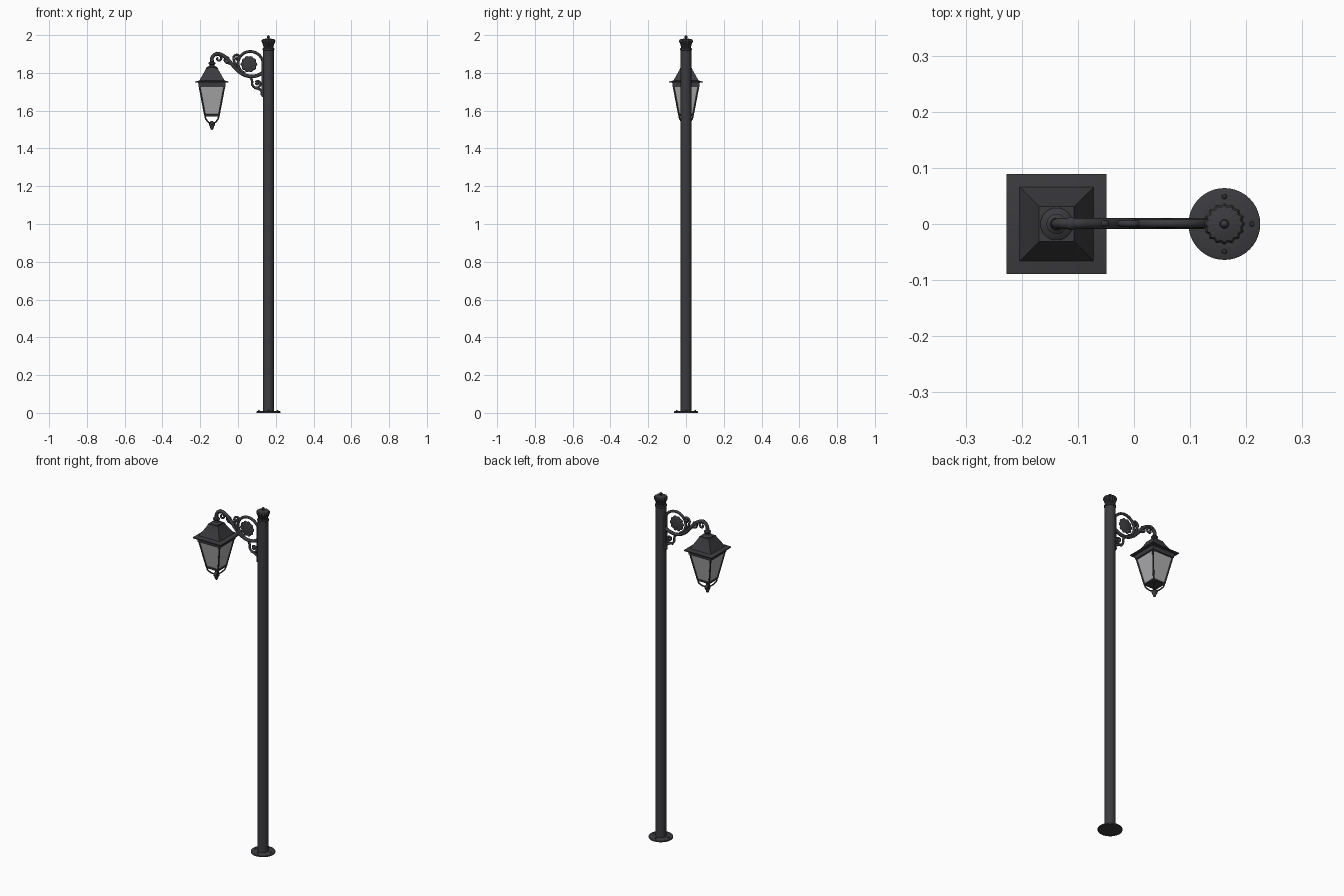
import bpy, bmesh, math
from math import sin, cos, pi

if "Cube" in bpy.data.objects:
    bpy.data.objects.remove(bpy.data.objects["Cube"])

def material(name, rgb):
    m = bpy.data.materials.new(name)
    m.diffuse_color = (*rgb, 1)
    m.use_nodes = True
    m.node_tree.nodes["Principled BSDF"].inputs["Base Color"].default_value = m.diffuse_color
    return m

IRON = material("dark_iron", (0.044, 0.043, 0.049))
GLASS = material("frosted_glass", (0.42, 0.42, 0.43))
PX, LX = 0.161, -0.138          # pole axis, lantern axis

def finish(ob, mat, angle=35):
    ob.data.materials.clear()
    ob.data.materials.append(mat)
    bpy.ops.object.select_all(action='DESELECT')
    ob.select_set(True)
    bpy.context.view_layer.objects.active = ob
    bpy.ops.object.shade_smooth_by_angle(angle=math.radians(angle))
    return ob

def lathe(name, profile, x, y=0.0, n=32, mat=IRON, flutes=0, depth=0.0):
    """Revolve (radius, z) points; n=4 gives square parts with half-width radius."""
    bm = bmesh.new()
    k, off = (math.sqrt(2), pi / 4) if n == 4 else (1, 0)
    rings = []
    for r, z in profile:
        ring = []
        for i in range(n):
            a = 2 * pi * i / n + off
            rr = r * k * (1 + depth * cos(flutes * a))
            ring.append(bm.verts.new((x + rr * cos(a), y + rr * sin(a), z)))
        rings.append(ring)
    for a, b in zip(rings, rings[1:]):
        for i in range(n):
            j = (i + 1) % n
            bm.faces.new((a[i], a[j], b[j], b[i]))
    bm.faces.new(rings[0])
    bm.faces.new(rings[-1])
    bmesh.ops.remove_doubles(bm, verts=bm.verts, dist=1e-5)
    bmesh.ops.recalc_face_normals(bm, faces=bm.faces)
    me = bpy.data.meshes.new(name)
    bm.to_mesh(me)
    bm.free()
    ob = bpy.data.objects.new(name, me)
    bpy.context.collection.objects.link(ob)
    return finish(ob, mat)

def tube(name, pts, r=0.007, taper=1.0, smooth=True, mat=IRON):
    """Round bar through (x, y, z) points, optionally thinning to its end."""
    cu = bpy.data.curves.new(name, 'CURVE')
    cu.dimensions = '3D'
    cu.bevel_depth = r
    cu.bevel_resolution = 2
    cu.resolution_u = 6
    cu.use_fill_caps = True
    sp = cu.splines.new('BEZIER')
    sp.bezier_points.add(len(pts) - 1)
    for i, (bp, p) in enumerate(zip(sp.bezier_points, pts)):
        bp.co = p
        bp.handle_left_type = bp.handle_right_type = 'AUTO' if smooth else 'VECTOR'
        bp.radius = 1 + (taper - 1) * i / (len(pts) - 1)
    ob = bpy.data.objects.new(name, cu)
    bpy.context.collection.objects.link(ob)
    bpy.ops.object.select_all(action='DESELECT')
    ob.select_set(True)
    bpy.context.view_layer.objects.active = ob
    bpy.ops.object.convert(target='MESH')
    return finish(bpy.context.object, mat, 50)

def flat(pts):
    return [(x, 0.001, z) for x, z in pts]

def spiral(cx, cz, r0, r1, a0, a1, n=14):
    """Points of a spiral in the xz plane, angles in degrees."""
    out = []
    for i in range(n + 1):
        t = i / n
        a, r = math.radians(a0 + (a1 - a0) * t), r0 + (r1 - r0) * t
        out.append((cx + r * cos(a), cz + r * sin(a)))
    return out

def ball(name, x, z, r, sy=1.0):
    bpy.ops.mesh.primitive_uv_sphere_add(segments=16, ring_count=10, radius=r, location=(x, 0.001, z))
    ob = bpy.context.object
    ob.name = name
    ob.scale.y = sy
    return finish(ob, IRON, 60)

# Pole, foot and bolts
lathe("base_plate", [(0.064, 0), (0.064, 0.007), (0.060, 0.009), (0.030, 0.010)], PX, n=40)
lathe("pole", [(0.0285, 0.005), (0.0285, 1.925)], PX)
for i in range(4):
    a = i * pi / 2
    lathe(f"base_bolt_{i}", [(0.005, 0.006), (0.005, 0.012), (0.003, 0.014)],
          PX + 0.049 * cos(a), 0.049 * sin(a), n=8)

# Fluted crown with ball finial
lathe("pole_collar", [(0.028, 1.918), (0.031, 1.921), (0.031, 1.929), (0.027, 1.933)], PX)
lathe("crown", [(0.025, 1.930), (0.026, 1.942), (0.030, 1.955), (0.034, 1.964), (0.035, 1.971),
                (0.031, 1.977), (0.020, 1.980), (0.010, 1.982)], PX, n=96, flutes=16, depth=0.05)
lathe("crown_finial", [(0.006, 1.978), (0.005, 1.983), (0.008, 1.988), (0.007, 1.994),
                       (0.003, 1.998), (0, 2.0)], PX, n=16)

# Lantern roof, frame and glass
lathe("lantern_roof", [(0.089, 1.748), (0.089, 1.754), (0.066, 1.760), (0.062, 1.768),
                       (0.034, 1.817), (0.031, 1.826)], LX, n=4)
lathe("lantern_top_frame", [(0.067, 1.724), (0.071, 1.726), (0.073, 1.750)], LX, n=4)
lathe("lantern_glass", [(0.036, 1.576), (0.067, 1.740)], LX, n=4, mat=GLASS)
lathe("lantern_bottom_frame", [(0.037, 1.569), (0.040, 1.572), (0.040, 1.580), (0.037, 1.582)], LX, n=4)
for sx in (-1, 1):
    for sy in (-1, 1):
        tube(f"lantern_corner_bar_{sx}_{sy}",
             [(LX + sx * h, sy * h, z) for h, z in ((0.037, 1.574), (0.0675, 1.735))],
             r=0.0042, smooth=False)
        tube(f"lantern_foot_scroll_{sx}_{sy}",
             [(LX + sx * h, sy * h, z) for h, z in
              ((0.036, 1.573), (0.033, 1.558), (0.024, 1.545), (0.016, 1.537), (0.006, 1.533))], r=0.004)

# Lantern bottom bud and top fitting
lathe("lantern_bud", [(0.006, 1.545), (0.012, 1.538), (0.017, 1.530), (0.015, 1.522), (0.010, 1.514),
                      (0.009, 1.509), (0.007, 1.502), (0, 1.496)], LX, n=20)
lathe("lantern_neck", [(0.029, 1.822), (0.029, 1.829), (0.022, 1.834), (0.015, 1.837), (0.013, 1.843),
                       (0.018, 1.848), (0.018, 1.854), (0.011, 1.859), (0.010, 1.868)], LX, n=24)

# Bracket: back plate, main sweep and scrolls
bpy.ops.mesh.primitive_cube_add(size=1, location=(0.131, 0.001, 1.775))
plate = bpy.context.object
plate.name = "bracket_back_plate"
plate.dimensions = (0.012, 0.019, 0.20)
bpy.ops.object.transform_apply(location=False, rotation=False, scale=True)
finish(plate, IRON)
tube("bracket_main_sweep", flat([(-0.138, 1.855), (-0.136, 1.882), (-0.112, 1.901), (-0.078, 1.891),
     (-0.048, 1.865), (-0.020, 1.832), (0.012, 1.802), (0.055, 1.783), (0.098, 1.785), (0.130, 1.800)]), r=0.0095)
tube("rosette_ring", flat(spiral(0.060, 1.846, 0.076, 0.054, -20, 245, 18)), r=0.0075)
tube("upper_scroll", flat([(0.015, 1.800), (-0.010, 1.835), (-0.022, 1.868)]
     + spiral(-0.004, 1.879, 0.020, 0.006, 180, -180, 12)), r=0.0065, taper=0.8)
tube("front_scroll", flat([(-0.020, 1.835), (-0.045, 1.850)]
     + spiral(-0.055, 1.872, 0.020, 0.007, 270, 20, 10)), r=0.006, taper=0.8)
tube("hook_curl", flat([(-0.100, 1.898), (-0.088, 1.880)]
     + spiral(-0.103, 1.876, 0.014, 0.005, 0, -250, 8)), r=0.006, taper=0.8)
tube("lower_scroll", flat([(0.060, 1.783), (0.072, 1.765)]
     + spiral(0.101, 1.744, 0.028, 0.010, 160, 500, 14)), r=0.0065, taper=0.8)
tube("tail_scroll", flat([(0.085, 1.722), (0.108, 1.716), (0.125, 1.703), (0.131, 1.684), (0.134, 1.674)]), r=0.007)
ball("lower_scroll_eye", 0.101, 1.744, 0.010)
ball("upper_scroll_eye", -0.004, 1.879, 0.009)
ball("tail_ball", 0.130, 1.688, 0.011)
ball("neck_knuckle", -0.112, 1.900, 0.012)

# Rosette: domed disc with petals
ball("rosette_disc", 0.058, 1.846, 0.040, 0.22)
for i in range(10):
    a = 2 * pi * i / 10
    ball(f"rosette_petal_{i}", 0.058 + 0.033 * cos(a), 1.846 + 0.033 * sin(a), 0.011, 0.6)
